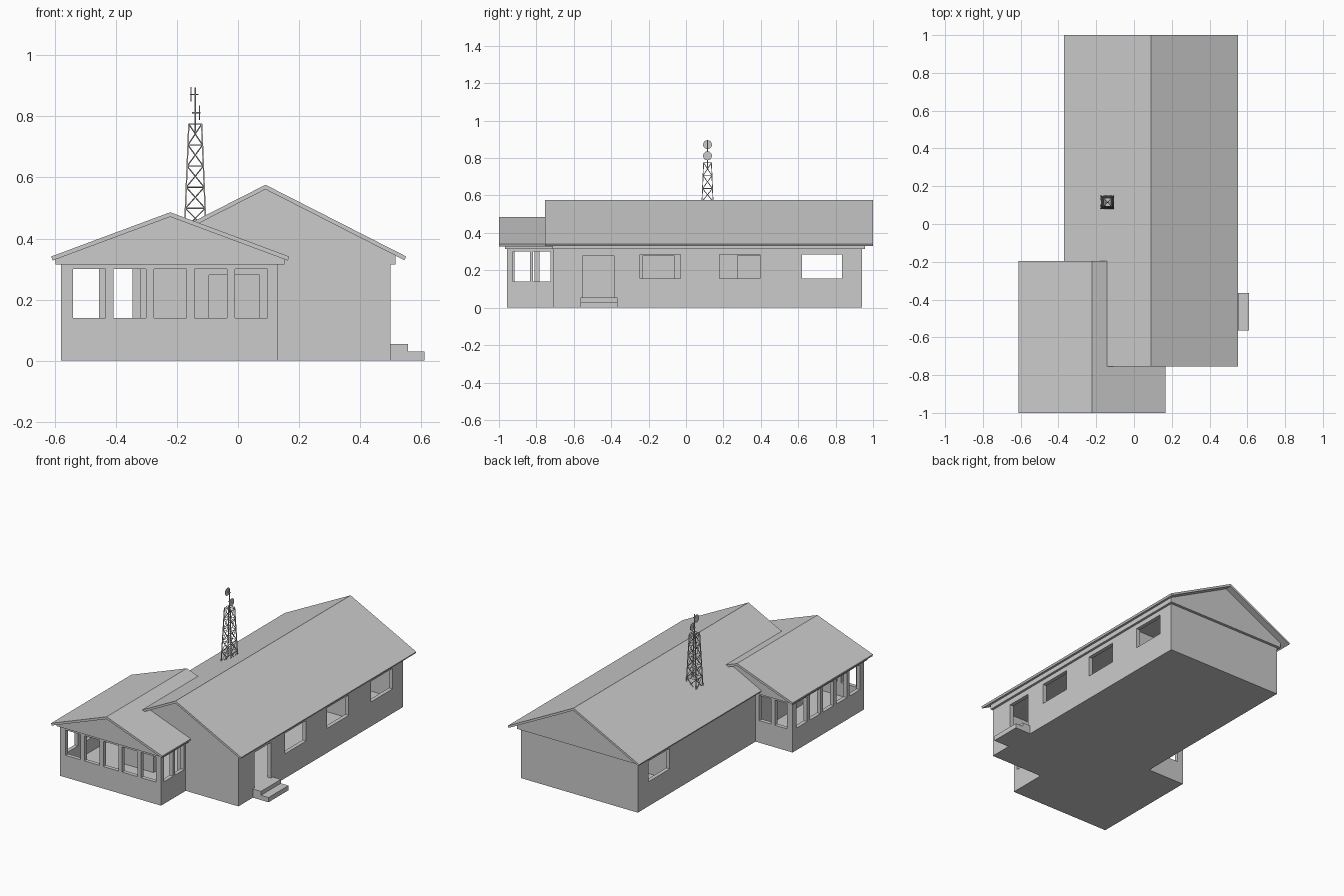
import bpy, bmesh, math
from mathutils import Vector

if "Cube" in bpy.data.objects:
    bpy.data.objects.remove(bpy.data.objects["Cube"])


def finish(name, bm):
    bmesh.ops.recalc_face_normals(bm, faces=bm.faces[:])
    me = bpy.data.meshes.new(name)
    bm.to_mesh(me)
    bm.free()
    ob = bpy.data.objects.new(name, me)
    bpy.context.collection.objects.link(ob)
    return ob


def add_prism(bm, pts, vec):
    """Extrude a closed planar outline along vec."""
    face = bm.faces.new([bm.verts.new(p) for p in pts])
    new = bmesh.ops.extrude_face_region(bm, geom=[face])['geom']
    bmesh.ops.translate(bm, vec=vec, verts=[v for v in new if isinstance(v, bmesh.types.BMVert)])


def add_box(bm, x0, x1, y0, y1, z0, z1):
    add_prism(bm, [(x0, y0, z0), (x1, y0, z0), (x1, y1, z0), (x0, y1, z0)], (0, 0, z1 - z0))


def add_plan(bm, outline, z0, z1):
    add_prism(bm, [(x, y, z0) for x, y in outline], (0, 0, z1 - z0))


def add_rod(bm, a, b, r, sides=4):
    """Rod from a to b."""
    a, b = Vector(a), Vector(b)
    d = b - a
    new = bmesh.ops.create_cone(bm, cap_ends=True, segments=sides, radius1=r, radius2=r, depth=d.length)['verts']
    m = d.to_track_quat('Z', 'Y').to_matrix().to_4x4()
    m.translation = (a + b) / 2
    bmesh.ops.transform(bm, matrix=m, verts=new)


def cut(ob, cutter):
    mod = ob.modifiers.new("cut", 'BOOLEAN')
    mod.operation, mod.solver, mod.object = 'DIFFERENCE', 'EXACT', cutter
    bpy.context.view_layer.objects.active = ob
    bpy.ops.object.modifier_apply(modifier=mod.name)
    bpy.data.objects.remove(cutter)


# Walls: L-shaped footprint of main house plus porch
CEIL, FLOOR, T = 0.315, 0.055, 0.025
bm = bmesh.new()
add_plan(bm, [(-.58, -.957), (.13, -.957), (.13, -.71), (.5, -.71),
              (.5, .94), (-.32, .94), (-.32, -.24), (-.58, -.24)], 0, CEIL)
walls = finish("walls", bm)

# Rooms
bm = bmesh.new()
add_box(bm, .1, .5 - T, -.71 + T, .54, FLOOR, .4)
add_box(bm, -.32 + T, .08, -.71 + T, .54, FLOOR, .4)
add_box(bm, -.32 + T, .5 - T, .565, .94 - T, FLOOR, .4)
add_plan(bm, [(-.58 + T, -.957 + T), (.13 - T, -.957 + T), (.13 - T, -.71), (-.32, -.71),
              (-.32, -.24 - T), (-.58 + T, -.24 - T)], FLOOR, .4)
cut(walls, finish("room_cutter", bm))

# Window and door openings
bm = bmesh.new()
for i in range(5):
    s = i * .1325
    add_box(bm, -.54 + s, -.434 + s, -1, -.957 + 1.3 * T, .14, .30)    # porch front
    add_box(bm, -.62, -.58 + 1.3 * T, -.917 + s, -.811 + s, .14, .30)  # porch left
for y0, y1 in ((-.925, -.835), (-.818, -.725)):
    add_box(bm, .13 - 1.3 * T, .17, y0, y1, .14, .30)                  # porch right
for x0, x1 in ((-.54, -.455), (-.43, -.345)):
    add_box(bm, x0, x1, -.24 - 1.3 * T, -.2, .14, .30)                 # porch back
for y0 in (-.245, .18, .62):
    add_box(bm, .5 - 1.3 * T, .55, y0, y0 + .215, .155, .285)          # house right
add_box(bm, -.36, -.32 + 1.3 * T, .62, .835, .155, .285)               # house left
add_box(bm, .5 - 1.3 * T, .55, -.55, -.385, FLOOR, .28)                # side door
add_box(bm, -.095, .07, -.72, -.71 + 1.3 * T, FLOOR, .28)              # porch door
for y0 in (-.23, .275):
    add_box(bm, .07, .11, y0, y0 + .165, FLOOR, .28)                   # inner doors
cut(walls, finish("opening_cutter", bm))

# Entrance steps
bm = bmesh.new()
add_prism(bm, [(.5, -.565, 0), (.61, -.565, 0), (.61, -.565, .03), (.557, -.565, .03),
               (.557, -.565, .055), (.5, -.565, .055)], (0, .2, 0))
finish("entrance_steps", bm)


# Gabled roofs: solid gable block with a thin chevron roof over it
def roof(name, cx, half, ridge, eave, y0, y1, gable_half, inset, t=.015):
    slope = (ridge - eave) / half
    dx = t * slope / (1 + slope ** 2)
    ex = half - dx
    low = ridge - t
    bm = bmesh.new()
    add_prism(bm, [(cx + x, y0, z) for x, z in (
        (-half, eave), (0, ridge), (half, eave), (ex, low - ex * slope),
        (0, low), (-ex, low - ex * slope))], (0, y1 - y0, 0))
    finish(name, bm)
    g = gable_half
    bm = bmesh.new()
    add_prism(bm, [(cx + x, y0 + inset, z) for x, z in (
        (-g, CEIL), (g, CEIL), (g, low - g * slope), (0, low), (-g, low - g * slope))],
        (0, y1 - y0 - 2 * inset, 0))
    finish(name + "_gable", bm)


roof("main_roof", .09, .461, .576, .341, -.755, 1.0, .425, .03 + .012)
roof("porch_roof", -.222, .39, .486, .341, -1.0, -.195, .375, .032)

# Lattice tower
TX, TY, Z0, Z1, N = -.14, .115, .43, .775, 5
bm = bmesh.new()


def corner(k, level):
    f = level / N
    r = (.035 + (.021 - .035) * f) * math.sqrt(2)
    a = math.pi / 4 + k * math.pi / 2
    return (TX + r * math.cos(a), TY + r * math.sin(a), Z0 + (Z1 - Z0) * f)


for k in range(4):
    add_rod(bm, corner(k, 0), corner(k, N), .0032)
    for i in range(N):
        add_rod(bm, corner(k, i), corner(k + 1, i + 1), .002)
        add_rod(bm, corner(k + 1, i), corner(k, i + 1), .002)
        add_rod(bm, corner(k, i + 1), corner(k + 1, i + 1), .002)
# cross ties carrying the mast
add_rod(bm, corner(0, N), corner(2, N), .002)
add_rod(bm, corner(1, N), corner(3, N), .002)
finish("lattice_tower", bm)

# Mast with two dishes on opposite sides
bm = bmesh.new()
add_rod(bm, (TX, TY, .74), (TX, TY, .895), .0025, 8)
for side, z in ((-1, .872), (1, .812)):
    add_rod(bm, (TX - side * .01, TY, z), (TX + side * .017, TY, z), .002, 6)
    add_rod(bm, (TX + side * .012, TY, z), (TX + side * .016, TY, z), .024, 16)
finish("mast_and_dishes", bm)
